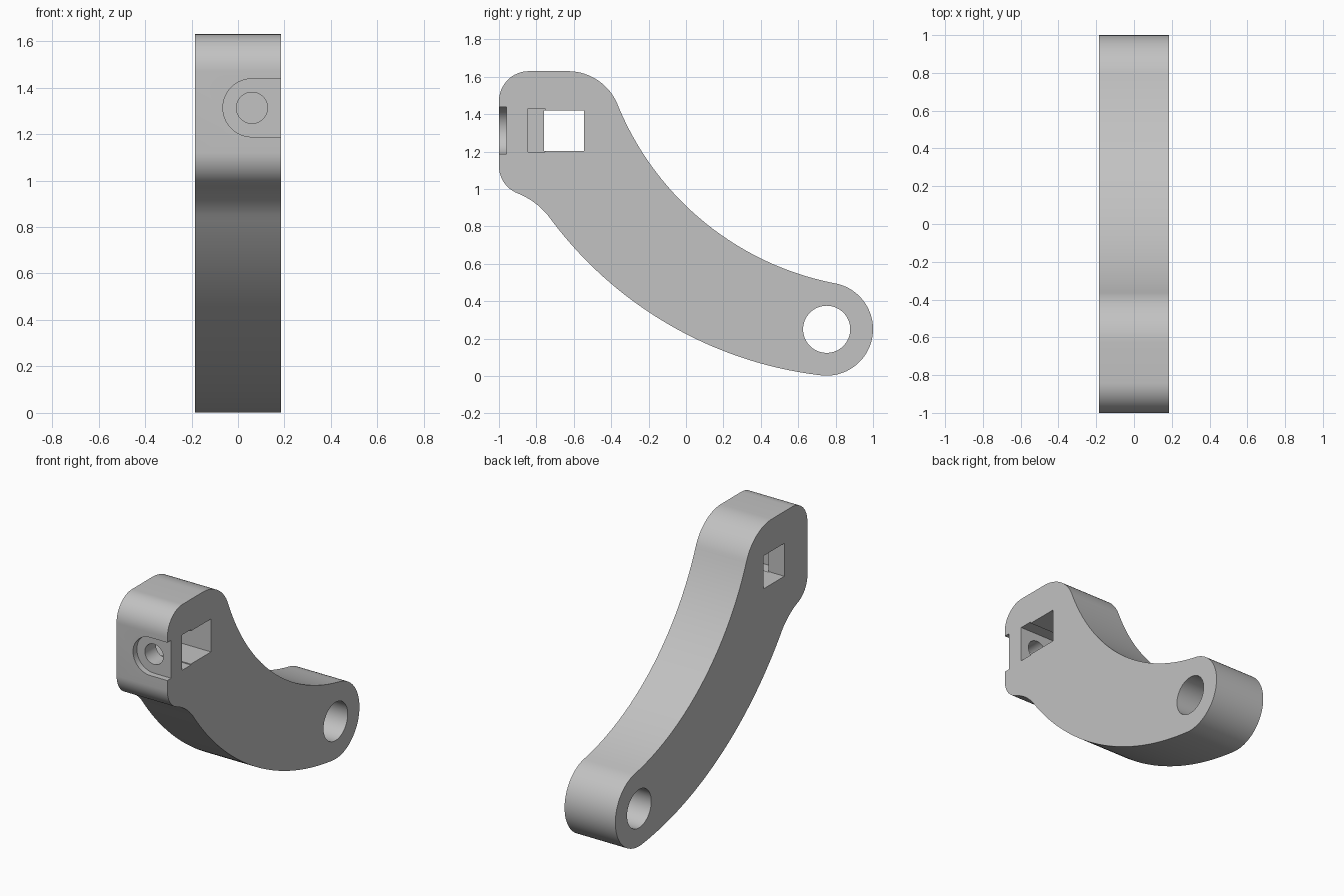
import bpy
import bmesh
from math import sin, cos, pi, atan2, radians
from mathutils import Vector

if "Cube" in bpy.data.objects:
    bpy.data.objects.remove(bpy.data.objects["Cube"])

HALF = 0.185  # half the arm's thickness


def arc(a, mid, b, steps):
    """Points on the circular arc from a through mid to b."""
    (ax, ay), (mx, my), (bx, by) = a, mid, b
    d = 2 * (ax * (my - by) + mx * (by - ay) + bx * (ay - my))
    sa, sm, sb = ax * ax + ay * ay, mx * mx + my * my, bx * bx + by * by
    cx = (sa * (my - by) + sm * (by - ay) + sb * (ay - my)) / d
    cy = (sa * (bx - mx) + sm * (ax - bx) + sb * (mx - ax)) / d
    r = ((ax - cx) ** 2 + (ay - cy) ** 2) ** 0.5
    start = atan2(ay - cy, ax - cx)
    sweep = (atan2(by - cy, bx - cx) - start) % (2 * pi)
    if (atan2(my - cy, mx - cx) - start) % (2 * pi) > sweep:
        sweep -= 2 * pi
    return [(cx + r * cos(start + sweep * i / steps),
             cy + r * sin(start + sweep * i / steps)) for i in range(steps + 1)]


def circle(cx, cy, r, steps=64):
    return [(cx + r * cos(2 * pi * i / steps),
             cy + r * sin(2 * pi * i / steps)) for i in range(steps)]


def rectangle(u0, u1, v0, v1):
    return [(u0, v0), (u1, v0), (u1, v1), (u0, v1)]


def prism(name, outline, axis, lo, hi):
    """Extrude a (y, z) outline along x, or an (x, z) outline along y."""
    bm = bmesh.new()
    verts = [bm.verts.new((lo, u, v) if axis == "x" else (u, lo, v)) for u, v in outline]
    face = bm.faces.new(verts)
    out = bmesh.ops.extrude_face_region(bm, geom=[face])
    moved = [g for g in out["geom"] if isinstance(g, bmesh.types.BMVert)]
    shift = Vector((hi - lo, 0, 0)) if axis == "x" else Vector((0, hi - lo, 0))
    bmesh.ops.translate(bm, verts=moved, vec=shift)
    bmesh.ops.recalc_face_normals(bm, faces=bm.faces)
    mesh = bpy.data.meshes.new(name)
    bm.to_mesh(mesh)
    bm.free()
    obj = bpy.data.objects.new(name, mesh)
    bpy.context.collection.objects.link(obj)
    return obj


# Side outline of the curved arm, clockwise from the front of the head
c = cos(radians(45))
segments = [
    arc((-1, 1.47), (-0.84 - 0.16 * c, 1.47 + 0.16 * c), (-0.84, 1.63), 16),
    arc((-0.63, 1.63), (-0.465, 1.577), (-0.363, 1.445), 20),
    arc((-0.363, 1.445), (0, 0.91), (0.8, 0.495), 48),
    arc((0.8, 0.495), (1, 0.25), (0.73, 0.003), 40),
    arc((0.73, 0.003), (0, 0.225), (-0.735, 0.855), 48),
    arc((-0.735, 0.855), (-0.81, 0.927), (-0.9, 0.977), 12),
    arc((-0.9, 0.977), (-0.972, 1.033), (-1, 1.12), 12),
]
outline = []
for seg in segments:
    for p in seg:
        if not outline or (Vector(p) - Vector(outline[-1])).length > 0.001:
            outline.append(p)
arm = prism("curved_arm", outline, "x", -HALF, HALF)

# Cutters: pivot hole, square window, nut pocket, bolt hole, bolt head seat
BX, BZ, SEAT = 0.06, 1.313, 0.125
seat_outline = arc((BX, BZ + SEAT), (BX - SEAT, BZ), (BX, BZ - SEAT), 32)
seat_outline += [(0.3, BZ - SEAT), (0.3, BZ + SEAT)]
cutters = [
    prism("pivot_hole", circle(0.752, 0.25, 0.126), "x", -0.4, 0.4),
    prism("square_window", rectangle(-0.76, -0.545, 1.203, 1.42), "x", -0.4, 0.4),
    prism("nut_pocket", rectangle(-0.845, -0.755, 1.197, 1.43), "x", -0.07, 0.4),
    prism("bolt_hole", circle(BX, BZ, 0.067, 48), "y", -1.2, -0.7),
    prism("bolt_head_seat", seat_outline, "y", -1.2, -0.96),
]
bpy.ops.object.select_all(action="DESELECT")
bpy.context.view_layer.objects.active = arm
arm.select_set(True)
for cutter in cutters:
    cutter.hide_render = True
    mod = arm.modifiers.new(cutter.name, "BOOLEAN")
    mod.operation = "DIFFERENCE"
    mod.solver = "EXACT"
    mod.object = cutter
    bpy.ops.object.modifier_apply(modifier=mod.name)
    bpy.data.objects.remove(cutter)

# One plain grey for the whole part
grey = bpy.data.materials.new("plain_grey")
grey.use_nodes = True
colour = (0.54, 0.54, 0.54, 1)
grey.diffuse_color = colour
grey.node_tree.nodes["Principled BSDF"].inputs["Base Color"].default_value = colour
arm.data.materials.clear()
arm.data.materials.append(grey)
for poly in arm.data.polygons:
    poly.material_index = 0

bpy.ops.object.shade_smooth_by_angle(angle=radians(30))
